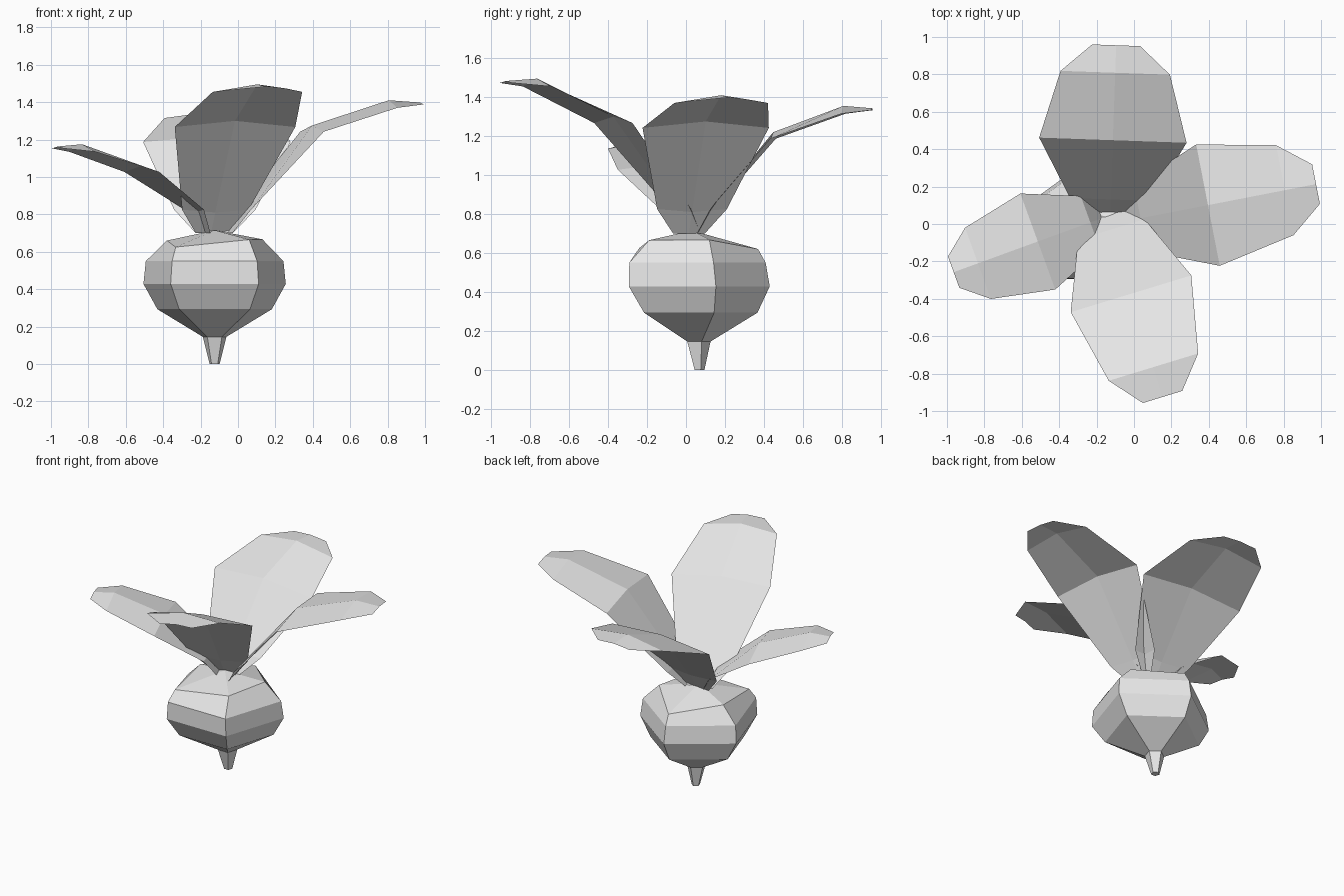
import bpy
import bmesh
from math import sin, cos, radians
from mathutils import Vector

cube = bpy.data.objects.get("Cube")
if cube:
    bpy.data.objects.remove(cube, do_unlink=True)

grey = bpy.data.materials.new("light_grey")
grey.use_nodes = True
tone = (0.8, 0.8, 0.8, 1.0)
grey.diffuse_color = tone
for node in grey.node_tree.nodes:
    if node.type == 'BSDF_PRINCIPLED':
        node.inputs["Base Color"].default_value = tone


def finish(bm, name):
    mesh = bpy.data.meshes.new(name)
    bmesh.ops.recalc_face_normals(bm, faces=bm.faces)
    bm.to_mesh(mesh)
    bm.free()
    mesh.materials.append(grey)
    obj = bpy.data.objects.new(name, mesh)
    bpy.context.collection.objects.link(obj)
    return obj


def bridge(bm, rows, closed):
    """Fill quads between successive rows of vertices."""
    for a, b in zip(rows, rows[1:]):
        n = len(a)
        for i in range(n if closed else n - 1):
            j = (i + 1) % n
            bm.faces.new((a[i], a[j], b[j], b[i]))


# Five-sided bulb with a tapering root: height, radius, centre y
SIDES = 5
CX = -0.125
bulb_profile = [(0, 0.028, 0.067), (0.145, 0.066, 0.06), (0.293, 0.322, 0.045),
                (0.428, 0.40, 0.03), (0.55, 0.387, 0.022)]
bm = bmesh.new()
rings = []
for z, r, cy in bulb_profile:
    angles = [radians(90 + 360 * i / SIDES) for i in range(SIDES)]
    rings.append([bm.verts.new((CX + r * cos(a), cy + r * sin(a), z)) for a in angles])
# Uneven shoulder ring
shoulder = [(-0.12, 0.37, 0.62), (-0.38, 0.12, 0.66), (-0.333, -0.24, 0.625),
            (0.06, -0.19, 0.665), (0.13, 0.12, 0.667)]
rings.append([bm.verts.new(p) for p in shoulder])
bridge(bm, rings, True)
bm.faces.new(rings[0][::-1])
# Crown
apex = bm.verts.new((CX, 0.03, 0.715))
for i in range(SIDES):
    bm.faces.new((rings[-1][i], rings[-1][(i + 1) % SIDES], apex))
finish(bm, "bulb")


def leaf(name, origin, angle, length, width, fold_z, tip_z):
    """Broad folded leaf: rows of left edge, midrib and right edge."""
    a = radians(angle)
    out = Vector((cos(a), sin(a), 0))
    side = Vector((-sin(a), cos(a), 0))
    start = Vector((*origin, 0))
    # distance along, half width, midrib height, edge drop
    rows = [(-0.05, 0.085, 0.70, 0), (0.03, 0.186, 0.81, -0.015),
            (0.39, 0.337, fold_z, 0.033), (0.80, 0.25, tip_z, 0.04),
            (0.967, 0.11, tip_z - 0.012, 0.01)]
    bm = bmesh.new()
    grid = []
    for u, w, z, drop in rows:
        grid.append([])
        for s in (-1, 0, 1):
            p = start + out * u * length + side * w * width * s
            p.z = z - drop * abs(s)
            grid[-1].append(bm.verts.new(p))
    bridge(bm, grid, False)
    finish(bm, name)


# Four leaves
leaf("front_leaf", (-0.13, 0.0), -73, 1.0, 1.0, 1.30, 1.495)
leaf("left_leaf", (0.005, 0.025), 11, 1.02, 0.98, 1.275, 1.41)
leaf("back_leaf", (-0.125, 0.105), 88, 0.88, 1.17, 1.22, 1.355)
leaf("right_leaf", (-0.21, 0.017), -160, 0.83, 0.81, 1.06, 1.175)
